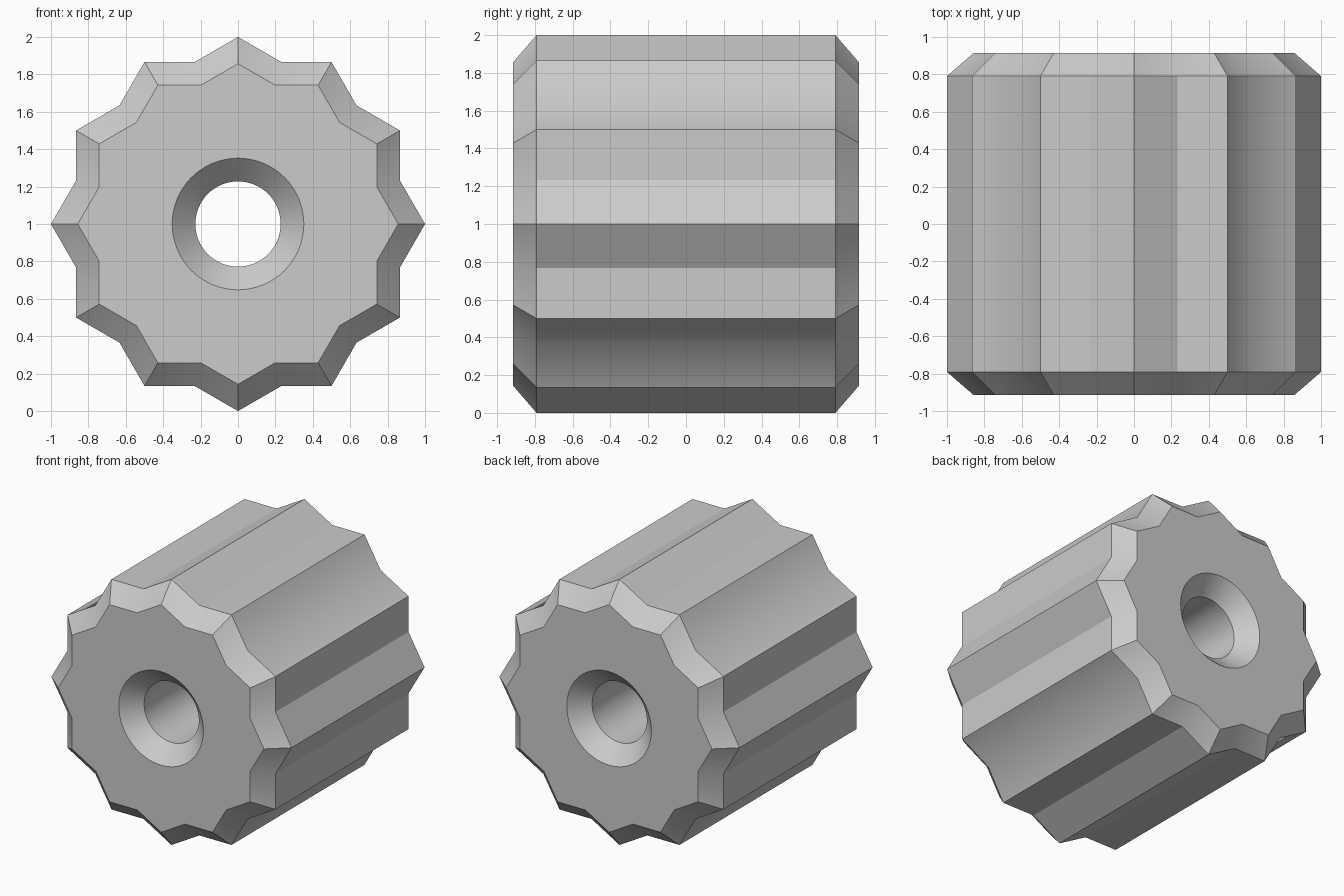
import bpy, bmesh
from math import sin, cos, pi, radians
from mathutils import Vector

cube = bpy.data.objects.get("Cube")
if cube:
    bpy.data.objects.remove(cube)

TIPS = 12
CHAMFER = 0.124
HALF = 0.915          # half length along y
TIP_R = 1.0
VALLEY_R = cos(pi / 6) / cos(pi / 12)
INSET = 1 - CHAMFER / cos(pi / 6)
BORE_R = 0.228
BORE_SIDES = 64

bm = bmesh.new()


def ring(radii, count, y):
    """Closed loop around the y axis, cycling through the radii."""
    verts = []
    for i in range(count):
        a, r = 2 * pi * i / count, radii[i % len(radii)]
        verts.append(bm.verts.new((r * sin(a), y, 1 + r * cos(a))))
    return verts


def skin(rings):
    """Join consecutive rings with quads."""
    for a, b in zip(rings, rings[1:]):
        n = len(a)
        for i in range(n):
            j = (i + 1) % n
            bm.faces.new((a[i], a[j], b[j], b[i]))


def loop_edges(verts):
    return [bm.edges.get((verts[i - 1], verts[i])) for i in range(len(verts))]


# Fluted outer wall with chamfered ends, and countersunk bore
stations = [-HALF, CHAMFER - HALF, HALF - CHAMFER, HALF]
outer, bore = [], []
for k, y in enumerate(stations):
    end = k in (0, 3)
    s = INSET if end else 1
    outer.append(ring((TIP_R * s, VALLEY_R * s), TIPS * 2, y))
    bore.append(ring((BORE_R + (CHAMFER if end else 0),), BORE_SIDES, y))
skin(outer)
skin(bore)

# Flat end faces around the bore
for k, side in ((0, -1), (3, 1)):
    bmesh.ops.triangle_fill(bm, use_beauty=True, normal=Vector((0, side, 0)),
                            edges=loop_edges(outer[k]) + loop_edges(bore[k]))
bmesh.ops.recalc_face_normals(bm, faces=bm.faces[:])

# Smooth shading with sharp creases; diagonal valleys stay soft
for f in bm.faces:
    f.smooth = True
for e in bm.edges:
    mid = (e.verts[0].co + e.verts[1].co) / 2
    diagonal = abs(abs(mid.x) - abs(mid.z - 1)) < 0.01
    along = abs(e.verts[0].co.y - e.verts[1].co.y) > 0.01
    if e.calc_face_angle(0) > radians(29) and not (diagonal and along):
        e.smooth = False

mesh = bpy.data.meshes.new("fluted_knob")
bm.to_mesh(mesh)
bm.free()
knob = bpy.data.objects.new("fluted_knob", mesh)
bpy.context.collection.objects.link(knob)

# Plain grey finish
grey = bpy.data.materials.new("light grey")
grey.use_nodes = True
colour = (0.6, 0.6, 0.6, 1)
grey.diffuse_color = colour
grey.node_tree.nodes["Principled BSDF"].inputs["Base Color"].default_value = colour
mesh.materials.append(grey)
